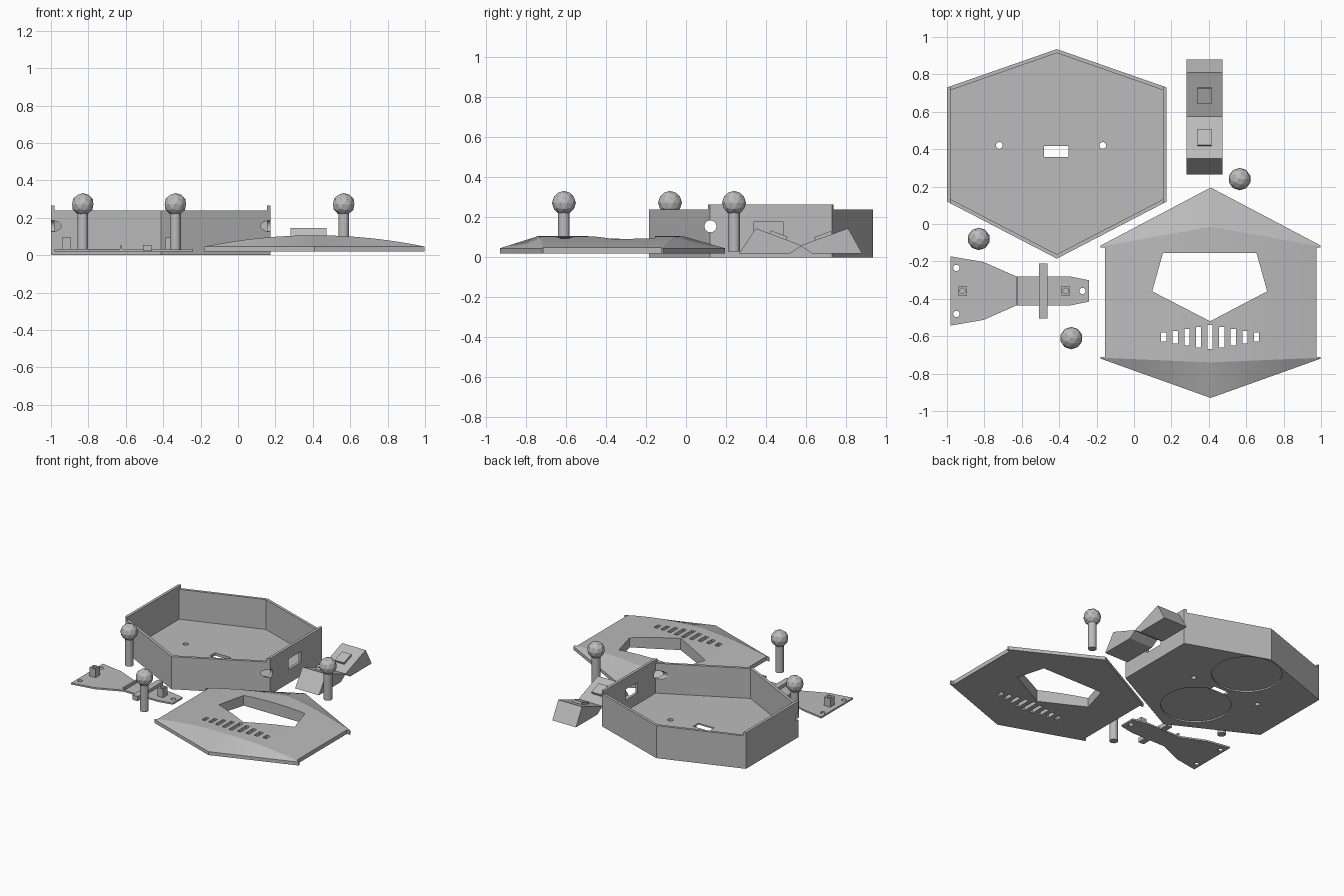
import bpy, bmesh, math
from mathutils import Vector, Matrix

cube = bpy.data.objects.get("Cube")
if cube:
    bpy.data.objects.remove(cube, do_unlink=True)

grey = bpy.data.materials.new("plain grey")
grey.use_nodes = True
grey.diffuse_color = (0.5, 0.5, 0.5, 1)
grey.node_tree.nodes["Principled BSDF"].inputs["Base Color"].default_value = (0.5, 0.5, 0.5, 1)


def finish(name, bm):
    bmesh.ops.recalc_face_normals(bm, faces=bm.faces)
    mesh = bpy.data.meshes.new(name)
    bm.to_mesh(mesh)
    bm.free()
    mesh.materials.append(grey)
    obj = bpy.data.objects.new(name, mesh)
    bpy.context.collection.objects.link(obj)
    return obj


def prism(name, outline, low, high, axis="z"):
    """Extrude an outline along z, or a (y, z) outline along x."""
    bm = bmesh.new()
    place = (lambda a, b: (a, b, low)) if axis == "z" else (lambda a, b: (low, a, b))
    face = bm.faces.new([bm.verts.new(place(a, b)) for a, b in outline])
    step = Vector((0, 0, high - low)) if axis == "z" else Vector((high - low, 0, 0))
    new = bmesh.ops.extrude_face_region(bm, geom=[face])["geom"]
    bmesh.ops.translate(bm, vec=step, verts=[v for v in new if isinstance(v, bmesh.types.BMVert)])
    return finish(name, bm)


def box(name, x0, x1, y0, y1, z0, z1):
    return prism(name, [(x0, y0), (x1, y0), (x1, y1), (x0, y1)], z0, z1)


def cylinder(name, a, b, radius, low, high, axis="z", sides=24):
    ring = [(a + radius * math.cos(math.tau * i / sides),
             b + radius * math.sin(math.tau * i / sides)) for i in range(sides)]
    return prism(name, ring, low, high, axis)


def combine(obj, tools, operation="DIFFERENCE"):
    for tool in tools:
        mod = obj.modifiers.new("shape", "BOOLEAN")
        mod.operation = operation
        mod.solver = "EXACT"
        mod.object = tool
        bpy.context.view_layer.objects.active = obj
        bpy.ops.object.modifier_apply(modifier=mod.name)
        bpy.data.objects.remove(tool, do_unlink=True)
    return obj


# Open six-sided tray with raised side walls
TX, HALF = -0.4125, 0.5875


def hexagon(half, front, side_front, side_back, back):
    return [(TX, front), (TX + half, side_front), (TX + half, side_back),
            (TX, back), (TX - half, side_back), (TX - half, side_front)]


tray = prism("tray", hexagon(HALF, -0.185, 0.12, 0.73, 0.935), 0, 0.265)
combine(tray, [
    prism("cavity", hexagon(HALF - 0.02, -0.162, 0.132, 0.716, 0.914), 0.02, 0.4),
    box("rim_cut", TX - HALF + 0.02, TX + HALF - 0.02, -0.5, 1.2, 0.24, 0.4),
    box("floor_slot", -0.48, -0.35, 0.357, 0.417, -0.1, 0.1),
    box("socket_opening", 0.1, 0.3, 0.34, 0.485, 0.1, 0.18),
    cylinder("cable_hole", 0.122, 0.155, 0.03, -1.2, 0.4, "x"),
    cylinder("floor_hole", -0.72, 0.42, 0.018, -0.1, 0.1),
    cylinder("floor_hole", -0.167, 0.42, 0.018, -0.1, 0.1),
    cylinder("recess", TX, 0.68, 0.235, -0.1, 0.01, sides=48),
    cylinder("recess", TX, 0.15, 0.235, -0.1, 0.01, sides=48)])

# Domed cover: front edge, front ridge, back ridge, back edge at each station
CX, COVER_HALF, STEPS = 0.41, 0.588, 24
bm = bmesh.new()
rows = []
for i in range(STEPS + 1):
    u = 2 * i / STEPS - 1
    x, a = CX + COVER_HALF * u, abs(u)
    crown = 0.046 + 0.06 * (1 - u * u)
    front, back = -0.93 + 0.21 * a, 0.195 - 0.31 * a
    section = [(front, 0.02), (front, 0.045), (-0.74 + 0.025 * a, crown),
               (-0.015 - 0.105 * a, crown), (back, 0.045), (back, 0.02)]
    rows.append([bm.verts.new((x, y, z)) for y, z in section])
for p, q in zip(rows, rows[1:]):
    for j in range(6):
        k = (j + 1) % 6
        bm.faces.new([p[j], q[j], q[k], p[k]])
bm.faces.new(rows[0])
bm.faces.new(rows[-1])
cover = finish("cover", bm)
window = [(0.155, -0.155), (0.655, -0.155), (0.712, -0.36), (0.407, -0.52), (0.097, -0.36)]
cuts = [prism("window", window, -0.1, 0.3),
        box("notch", -0.4, CX - COVER_HALF + 0.022, -0.712, -0.126, -0.1, 0.3),
        box("notch", CX + COVER_HALF - 0.022, 1.2, -0.712, -0.126, -0.1, 0.3)]
for i in range(-4, 5):
    x, h = 0.407 + 0.062 * i, 0.064 - 0.01 * abs(i)
    cuts.append(box("vent", x - 0.014, x + 0.014, -0.605 - h, -0.605 + h, -0.1, 0.3))
combine(cover, cuts)
bpy.ops.object.select_all(action="DESELECT")
cover.select_set(True)
bpy.context.view_layer.objects.active = cover
bpy.ops.object.shade_smooth_by_angle(angle=math.radians(8))

# Mounting bracket with cross arm, rib and two drilled bosses
MY = -0.358
half_outline = [(-0.98, 0.185), (-0.805, 0.155), (-0.63, 0.078), (-0.345, 0.078), (-0.24, 0.057)]
outline = [(x, MY + w) for x, w in half_outline] + [(x, MY - w) for x, w in reversed(half_outline)]
bracket = prism("bracket", outline, 0.02, 0.032)
combine(bracket, [
    box("cross_arm", -0.507, -0.463, MY - 0.147, MY + 0.147, 0.021, 0.055),
    box("rib", -0.632, -0.62, MY - 0.077, MY + 0.077, 0.025, 0.052),
    box("boss", -0.942, -0.892, MY - 0.025, MY + 0.025, 0.025, 0.095),
    box("boss", -0.388, -0.342, MY - 0.025, MY + 0.025, 0.025, 0.095)], "UNION")
combine(bracket, [cylinder("screw_hole", x, y, 0.017, -0.1, 0.2, sides=16)
                  for x, y in [(-0.95, MY + 0.123), (-0.95, MY - 0.123), (-0.275, MY)]])
combine(bracket, [cylinder("boss_hole", x, MY, 0.015, 0.05, 0.2, sides=16) for x in (-0.917, -0.365)])

# Double wedge with a small raised pad on each inner slope
profile = [(0.265, 0.02), (0.35, 0.145), (0.575, 0.06), (0.81, 0.145),
           (0.88, 0.02), (0.63, 0.02), (0.575, 0.055), (0.52, 0.02)]
prism("double_wedge", profile, 0.28, 0.473, "x")
for y, z, slope in [(0.46, 0.105, -0.36), (0.688, 0.102, 0.347)]:
    bm = bmesh.new()
    bmesh.ops.create_cube(bm, size=1, matrix=Matrix.Translation((0.377, y, z))
                          @ Matrix.Rotation(slope, 4, "X") @ Matrix.Diagonal((0.075, 0.09, 0.03, 1)))
    finish("wedge_pad", bm)

# Ball-topped pins
for x, y in [(-0.83, -0.08), (-0.335, -0.61), (0.565, 0.24)]:
    cylinder("pin_shaft", x, y, 0.029, 0.028, 0.26, sides=16)
    bm = bmesh.new()
    bmesh.ops.create_icosphere(bm, subdivisions=2, radius=0.06, matrix=Matrix.Translation((x, y, 0.272)))
    finish("pin_ball", bm)
